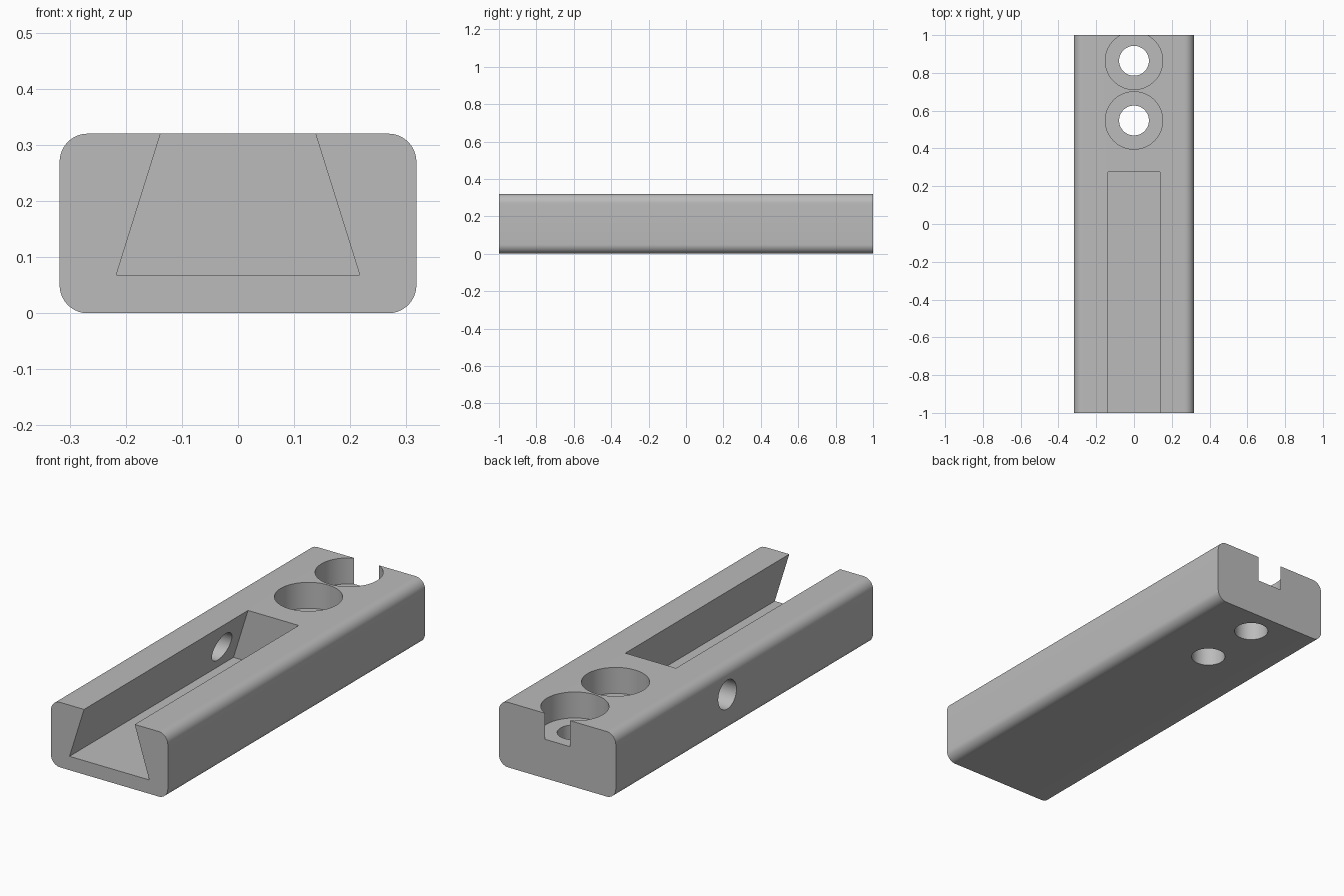
import bpy, bmesh, math
from mathutils import Matrix

if "Cube" in bpy.data.objects:
    bpy.data.objects.remove(bpy.data.objects["Cube"])

HALF_W, HEIGHT, RADIUS = 0.318, 0.32, 0.05

grey = bpy.data.materials.new("plain grey")
grey.diffuse_color = (0.5, 0.5, 0.5, 1)
grey.use_nodes = True
grey.node_tree.nodes["Principled BSDF"].inputs["Base Color"].default_value = grey.diffuse_color


def finish(name, bm):
    bmesh.ops.recalc_face_normals(bm, faces=bm.faces)
    mesh = bpy.data.meshes.new(name)
    bm.to_mesh(mesh)
    bm.free()
    mesh.materials.append(grey)
    obj = bpy.data.objects.new(name, mesh)
    bpy.context.collection.objects.link(obj)
    return obj


def extrude_y(name, profile, y0, y1):
    """Prism with an (x, z) profile running along y."""
    bm = bmesh.new()
    face = bm.faces.new([bm.verts.new((x, y0, z)) for x, z in profile])
    ext = bmesh.ops.extrude_face_region(bm, geom=[face])
    verts = [v for v in ext["geom"] if isinstance(v, bmesh.types.BMVert)]
    bmesh.ops.translate(bm, verts=verts, vec=(0, y1 - y0, 0))
    return finish(name, bm)


def cylinder(name, radius, depth, centre, axis="Z"):
    bm = bmesh.new()
    rot = Matrix.Rotation(math.pi / 2, 4, "Y") if axis == "X" else Matrix()
    bmesh.ops.create_cone(bm, cap_ends=True, segments=64, radius1=radius,
                          radius2=radius, depth=depth,
                          matrix=Matrix.Translation(centre) @ rot)
    return finish(name, bm)


# Bar with rounded long edges
profile = []
for i, (sx, sz) in enumerate([(1, 1), (-1, 1), (-1, -1), (1, -1)]):
    cx = sx * (HALF_W - RADIUS)
    cz = HEIGHT / 2 + sz * (HEIGHT / 2 - RADIUS)
    for k in range(11):
        a = math.pi / 2 * (i + k / 10)
        profile.append((cx + RADIUS * math.cos(a), cz + RADIUS * math.sin(a)))
bar = extrude_y("slotted_bar", profile, -1, 1)

# Dovetail groove, open at the front; sides continue past the top
top, bottom, floor = 0.138, 0.217, 0.068
over = 0.1
slope = (bottom - top) / (HEIGHT - floor)
groove = [(-bottom, floor), (bottom, floor),
          (top - slope * over, HEIGHT + over), (-top + slope * over, HEIGHT + over)]
cutters = [extrude_y("dovetail_cutter", groove, -1.1, 0.275)]

# Two counterbored screw holes, the rear one breaking through the end
for label, y in (("rear", 0.864), ("inner", 0.548)):
    cutters.append(cylinder(label + "_counterbore_cutter", 0.152, 0.26, (0, y, 0.192 + 0.13)))
    cutters.append(cylinder(label + "_hole_cutter", 0.079, 0.6, (0, y, 0.1)))

# Cross hole through the left wall into the groove
cutters.append(cylinder("side_hole_cutter", 0.071, 0.4, (-0.25, 0.133, 0.184), "X"))

for cutter in cutters:
    cutter.hide_render = True
    cutter.hide_set(True)
    mod = bar.modifiers.new(cutter.name, "BOOLEAN")
    mod.operation = "DIFFERENCE"
    mod.solver = "EXACT"
    mod.object = cutter

# Bake the cuts, remove the helpers, smooth the round surfaces
bpy.context.view_layer.objects.active = bar
bar.select_set(True)
for mod in list(bar.modifiers):
    bpy.ops.object.modifier_apply(modifier=mod.name)
for cutter in cutters:
    bpy.data.objects.remove(cutter)
bpy.ops.object.shade_smooth_by_angle(angle=math.radians(30))
